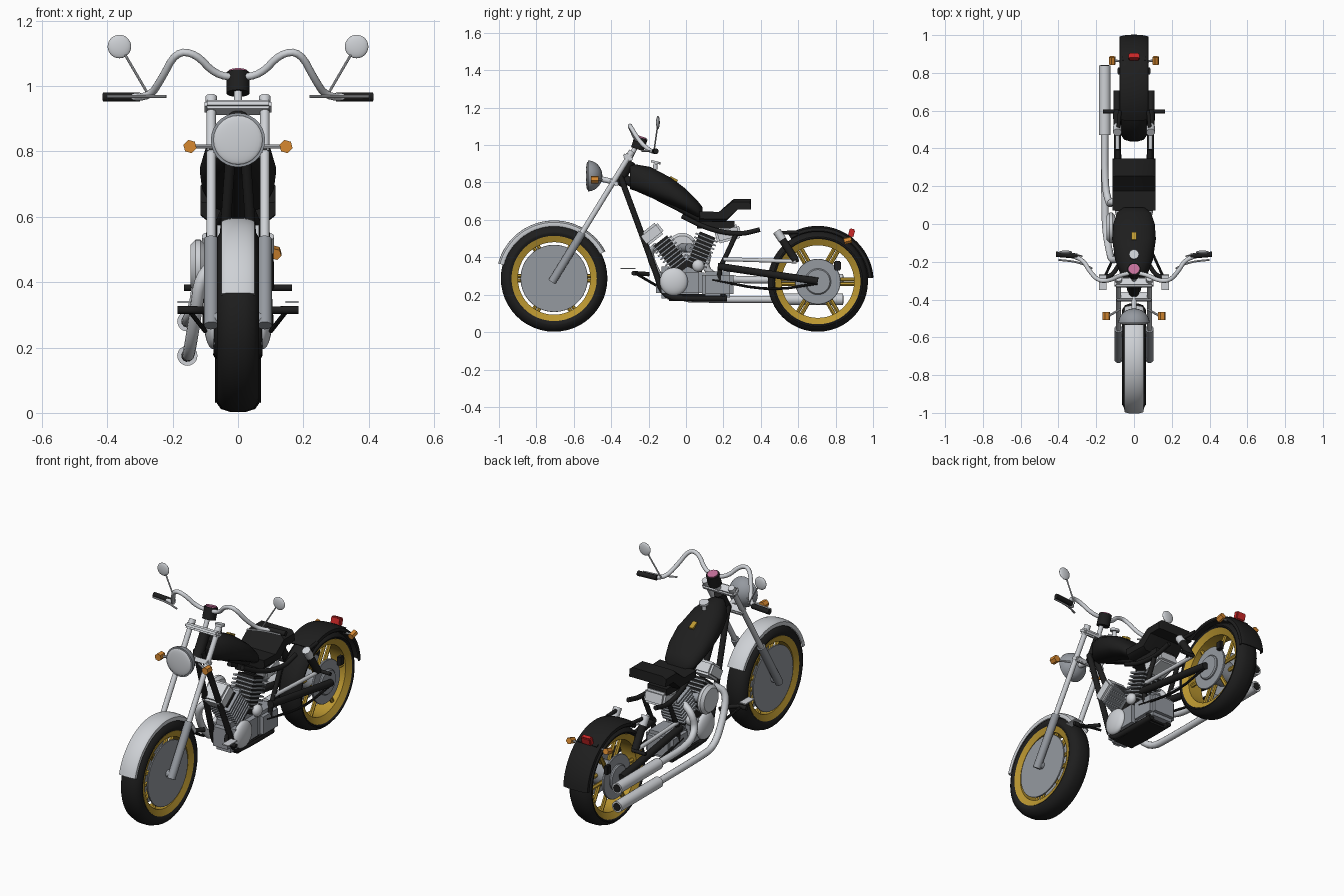
import bpy, bmesh
from math import sin, cos, pi, radians
from mathutils import Vector, Matrix

if "Cube" in bpy.data.objects:
    bpy.data.objects.remove(bpy.data.objects["Cube"])


def material(name, rgb):
    m = bpy.data.materials.new(name)
    m.use_nodes = True
    m.diffuse_color = (*rgb, 1)
    m.node_tree.nodes["Principled BSDF"].inputs["Base Color"].default_value = (*rgb, 1)
    return m


CHROME = material("chrome", (.62, .64, .67))
STEEL = material("engine grey", (.30, .32, .35))
BLACK = material("black", (.013, .013, .013))
GOLD = material("gold", (.50, .31, .03))
ORANGE = material("orange", (.68, .25, .03))
RED = material("red", (.60, .02, .02))
PINK = material("pink", (.55, .16, .32))


def finish(name, bm, mat, limit=40):
    bmesh.ops.recalc_face_normals(bm, faces=bm.faces[:])
    for f in bm.faces:
        f.smooth = True
    for e in bm.edges:
        e.smooth = e.calc_face_angle(0) < radians(limit)
    me = bpy.data.meshes.new(name)
    bm.to_mesh(me)
    bm.free()
    me.materials.append(mat)
    ob = bpy.data.objects.new(name, me)
    bpy.context.collection.objects.link(ob)
    return ob


def skin(name, rings, mat, closed=False, caps=True):
    """Join equal rings of points into a surface."""
    bm = bmesh.new()
    vs = [[bm.verts.new(p) for p in r] for r in rings]
    n = len(vs[0])
    for i in range(len(vs) if closed else len(vs) - 1):
        a, b = vs[i], vs[(i + 1) % len(vs)]
        for j in range(n):
            k = (j + 1) % n
            bm.faces.new((a[j], a[k], b[k], b[j]))
    if caps and not closed:
        bm.faces.new(vs[0])
        bm.faces.new(vs[-1])
    return finish(name, bm, mat)


def tube(name, pts, r, mat, n=12, smooth=True):
    """Round tube through the points, with softened bends."""
    pts = [Vector(p) for p in pts]
    for _ in range(2 if smooth and len(pts) > 2 else 0):
        cut = [pts[0]]
        for a, b in zip(pts, pts[1:]):
            cut += [a.lerp(b, .25), a.lerp(b, .75)]
        pts = cut + [pts[-1]]
    rings, normal = [], None
    for i, p in enumerate(pts):
        d = (pts[min(i + 1, len(pts) - 1)] - pts[max(i - 1, 0)]).normalized()
        normal = normal or d.orthogonal()
        normal = (normal - d * normal.dot(d)).normalized()
        side = d.cross(normal)
        rings.append([p + r * (normal * cos(2 * pi * j / n) + side * sin(2 * pi * j / n))
                      for j in range(n)])
    return skin(name, rings, mat)


def box(name, at, size, mat, tilt=0, bevel=0):
    bm = bmesh.new()
    bmesh.ops.create_cube(bm, size=1)
    bmesh.ops.scale(bm, vec=size, verts=bm.verts[:])
    if bevel:
        bmesh.ops.bevel(bm, geom=bm.edges[:], offset=bevel, segments=2, affect='EDGES')
    bmesh.ops.transform(bm, matrix=Matrix.Translation(at) @ Matrix.Rotation(radians(tilt), 4, 'X'),
                        verts=bm.verts[:])
    return finish(name, bm, mat)


def ball(name, at, size, mat, flat_front=False):
    bm = bmesh.new()
    bmesh.ops.create_uvsphere(bm, u_segments=24, v_segments=14, radius=1)
    if flat_front:
        cut = bmesh.ops.bisect_plane(bm, geom=bm.verts[:] + bm.edges[:] + bm.faces[:],
                                     plane_co=(0, 0, 0), plane_no=(0, -1, 0), clear_outer=True)
        bmesh.ops.contextual_create(bm, geom=[e for e in cut["geom_cut"]
                                              if isinstance(e, bmesh.types.BMEdge)])
    bmesh.ops.scale(bm, vec=size, verts=bm.verts[:])
    bmesh.ops.translate(bm, vec=at, verts=bm.verts[:])
    return finish(name, bm, mat)


def around(name, profile, y, z, mat, start=0, end=360, n=48):
    """Turn a closed (radius, x) profile about a sideways axle."""
    full = end - start == 360
    angles = [radians(start + (end - start) * i / n) for i in range(n if full else n + 1)]
    return skin(name, [[(x, y + r * cos(a), z + r * sin(a)) for r, x in profile] for a in angles],
                mat, closed=full)


# Wheels: tyre, rim, paired spokes, hub
def wheel(name, y, z, R, w, turn):
    around(name + "_tyre", [(.222, -w * .8), (.24, -w), (R - .035, -w), (R - .01, -w * .75),
                            (R, -w * .3), (R, w * .3), (R - .01, w * .75), (R - .035, w),
                            (.24, w), (.222, w * .8)], y, z, BLACK)
    around(name + "_rim", [(.194, -.045), (.228, -w * .9), (.228, w * .9), (.194, .045)], y, z, GOLD)
    for i in range(6):
        a = radians(60 * i + turn)
        d, t = Vector((0, cos(a), sin(a))), Vector((0, -sin(a), cos(a)))
        for s in (-1, 1):
            tube(f"{name}_spoke", [Vector((s * .022, y, z)) + d * .03 + t * s * .012,
                                   Vector((s * .022, y, z)) + d * .2 + t * s * .012], .011, GOLD, 6)


def disc(name, y, z, r, x0, x1, mat, soft=.006):
    return around(name, [(.001, x0), (r - soft, x0), (r, x0 + soft), (r, x1 - soft),
                         (r - soft, x1), (.001, x1)], y, z, mat, n=36)


FY, FZ, RY, RZ = -.705, .287, .705, .27
wheel("front_wheel", FY, FZ, .285, .064, 0)
wheel("rear_wheel", RY, RZ, .268, .07, 0)
disc("front_axle", FY, FZ, .02, -.095, .095, STEEL)
disc("rear_hub", RY, RZ, .07, -.075, .075, STEEL)
for s in (-1, 1):
    disc("front_brake_disc", FY, FZ, .18, *sorted((s * .046, s * .054)), STEEL, .001)
    disc("rear_brake_disc", RY, RZ, .122, *sorted((s * .05, s * .062)), STEEL, .002)
    box("rear_caliper", (s * .075, .81, .355), (.025, .035, .05), BLACK, 0, .004)


# Fenders
def fender(name, y, z, r, w, start, end, mat):
    top = [(r + .014 * cos(k * pi / 12) - (.012 if abs(k) == 6 else 0), w * sin(k * pi / 12))
           for k in range(-6, 7)]
    around(name, top + [(q - .006, x * .93) for q, x in reversed(top)], y, z, mat, start, end, 28)


fender("front_fender", FY, FZ, .296, .052, 28, 165, CHROME)
fender("rear_fender", RY, RZ, .284, .078, 4, 122, BLACK)

# Fork, clamps, footpegs, frame, shocks on each side
axis = Vector((0, .405, .66))
for s in (-1, 1):
    foot = Vector((s * .082, FY, FZ))
    tube("fork_lower", [foot - axis * .03, foot + axis * .37], .022, STEEL, 16)
    tube("fork_upper", [foot + axis * .35, foot + axis * 1.03], .0145, CHROME, 16)
    tube("fork_cap", [foot + axis * 1.0, foot + axis * 1.03], .018, CHROME, 16)
    tube("front_signal_stem", [(s * .07, -.45, .815), (s * .135, -.487, .815)], .006, CHROME, 8)
    tube("front_signal", [(s * .147, -.507, .815), (s * .147, -.467, .815)], .021, ORANGE, 6)
    tube("rear_signal_stem", [(s * .06, .86, .49), (s * .1, .865, .49)], .006, CHROME, 8)
    tube("rear_signal", [(s * .115, .845, .485), (s * .115, .885, .495)], .018, ORANGE, 6)
    tube("front_peg", [(s * .07, -.2, .31), (s * .12, -.28, .315), (s * .185, -.28, .315)], .012, BLACK, 10)
    box("foot_pedal", (s * .165, -.31, .34), (.04, .08, .006), CHROME)
    tube("pedal_arm", [(s * .155, -.28, .32), (s * .1, -.16, .25)], .007, BLACK, 8)
    tube("rear_peg", [(s * .08, .595, .383), (s * .165, .595, .383)], .01, BLACK, 10)
    tube("down_tube", [(s * .02, -.35, .83), (s * .055, -.165, .33), (s * .06, -.12, .19),
                       (s * .06, .0, .18), (s * .06, .22, .18)], .016, BLACK)
    tube("seat_rail", [(s * .04, -.02, .62), (s * .07, .12, .55), (s * .085, .28, .52),
                       (s * .085, .395, .548)], .013, BLACK)
    tube("rear_frame_tube", [(s * .08, .27, .53), (s * .08, .22, .42), (s * .08, .17, .32),
                             (s * .06, .2, .19)], .013, BLACK)
    tube("swingarm", [(s * .085, .17, .352), (s * .09, .705, .272)], .02, BLACK)
    tube("lower_arm", [(s * .08, .14, .28), (s * .085, .45, .22), (s * .09, .7, .26)], .007, BLACK, 8)
    tube("upper_stay", [(s * .085, .2, .39), (s * .09, .59, .378)], .011, CHROME)
    tube("shock_body", [(s * .088, .505, .51), (s * .09, .585, .385)], .021, BLACK)
    tube("shock_top", [(s * .088, .485, .54), (s * .088, .515, .495)], .023, CHROME)
    tube("fender_strut", [(s * .085, .49, .53), (s * .075, .6, .535)], .01, BLACK)

    # Handlebar half with grip, lever and mirror
    tube("handlebar", [(0, -.255, 1.025), (s * .07, -.27, 1.035), (s * .13, -.3, 1.1),
                       (s * .19, -.3, 1.105), (s * .235, -.25, 1.02), (s * .27, -.19, .967),
                       (s * .34, -.165, .967)], .0115, CHROME)
    tube("grip", [(s * .30, -.17, .967), (s * .413, -.16, .967)], .0145, BLACK)
    tube("lever", [(s * .22, -.235, .968), (s * .3, -.2, .968), (s * .4, -.19, .968)], .005, CHROME, 8)
    tube("mirror_stem", [(s * .275, -.17, .975), (s * .345, -.153, 1.095)], .004, CHROME, 8)
    ball("mirror", (s * .363, -.15, 1.121), (.036, .01, .036), CHROME)

box("upper_clamp", (0, -.31, .935), (.205, .055, .03), CHROME, -30, .008)
box("lower_clamp", (0, -.385, .8), (.19, .05, .025), CHROME, -30, .006)
tube("steering_neck", [(0, -.37, .79), (0, -.295, .915)], .028, BLACK)
tube("bar_riser", [(0, -.3, .93), (0, -.255, 1.02)], .013, CHROME)
tube("gauge", [(0, -.26, .978), (0, -.24, 1.04)], .036, BLACK, 20)
tube("gauge_face", [(0, -.24, 1.04), (0, -.238, 1.046)], .029, PINK, 20)

# Headlight
ball("headlight_shell", (0, -.525, .835), (.083, .078, .083), STEEL, True)
ball("headlight_lens", (0, -.526, .835), (.075, .01, .075), CHROME)
tube("headlight_bracket", [(0, -.46, .82), (0, -.37, .8)], .015, CHROME)

# Tank: rounded sections along its slope
sections = [(-.3, .765, .895, .045), (-.27, .755, .897, .07), (-.19, .72, .883, .1),
            (-.08, .68, .825, .116), (.0, .645, .765, .11), (.06, .615, .705, .09), (.088, .61, .668, .055)]
skin("fuel_tank", [[(w * cos(a) * (1 - .12 * sin(a)), y, (lo + hi) / 2 + (hi - lo) / 2 *
                     (abs(sin(a)) ** .8) * (1 if sin(a) > 0 else -1))
                    for a in [2 * pi * j / 24 for j in range(24)]] for y, lo, hi, w in sections], BLACK)
tube("fuel_cap", [(0, -.165, .87), (0, -.163, .9)], .012, CHROME)
tube("fuel_cap_top", [(0, -.163, .902), (0, -.16, .914)], .026, CHROME, 16)
box("tank_badge", (0, -.065, .818), (.026, .045, .012), GOLD, -28)
tube("backbone", [(0, -.33, .82), (0, .1, .6)], .025, BLACK)

# Seat: stepped side profile
seat = [(.07, .645), (.175, .64), (.255, .712), (.348, .712), (.348, .656), (.275, .656),
        (.21, .588), (.07, .592)]
skin("seat", [[(x, y + (.65 - z) * q * .1, .65 + (z - .65) * (1 - q * .25)) for y, z in seat]
              for x, q in ((-.114, 1), (-.095, 0), (.095, 0), (.114, 1))], BLACK)
box("seat_pan", (0, .16, .575), (.12, .2, .04), BLACK)

# Engine: crankcase, gearbox, covers
box("crankcase", (0, -.03, .265), (.15, .26, .17), STEEL, 0, .03)
box("gearbox", (0, .17, .255), (.17, .17, .14), STEEL, 0, .02)
box("sump", (0, .05, .185), (.14, .3, .04), BLACK, 0, .01)
for s in (-1, 1):
    ball("side_cover", (s * .075, -.065, .27), (.028, .075, .075), CHROME)
    ball("small_cover", (s * .075, .065, .355), (.025, .033, .033), CHROME)
for name, y, z, tilt in (("front", -.02, .34, 38), ("rear", .045, .345, -22)):
    up = Vector((0, -sin(radians(tilt)), cos(radians(tilt))))
    base = Vector((0, y, z))
    box(name + "_cylinder", base + up * .09, (.1, .09, .2), BLACK, tilt)
    for i in range(8):
        box(name + "_fin", base + up * (.025 + i * .021), (.135, .125, .009), STEEL, tilt)
box("front_head", (0, -.185, .523), (.13, .125, .075), CHROME, 38, .012)
box("rear_head", (0, .225, .525), (.13, .135, .075), CHROME, 15, .012)
disc("air_cleaner", -.02, .45, .08, -.145, -.1, CHROME, .015)
tube("intake", [(-.11, -.02, .45), (0, .02, .45)], .025, STEEL)

# Exhausts on one side: header, pipe, muffler
tube("front_header", [(-.06, -.16, .46), (-.115, -.2, .42), (-.13, -.15, .3), (-.15, -.04, .18),
                      (-.155, .1, .175), (-.155, .5, .175)], .019, CHROME)
tube("rear_header", [(-.06, .1, .45), (-.12, .12, .42), (-.13, .1, .33), (-.155, .2, .28),
                     (-.155, .5, .28)], .019, CHROME)
for z in (.175, .28):
    tube("muffler", [(-.155, .47, z), (-.155, .84, z)], .031, CHROME, 16)
    tube("muffler_outlet", [(-.155, .838, z), (-.155, .843, z)], .022, BLACK, 16)

# Tail light
box("tail_light", (0, .885, .53), (.06, .03, .045), RED, -15, .005)
box("tail_bracket", (0, .87, .5), (.12, .02, .03), BLACK, -30)
